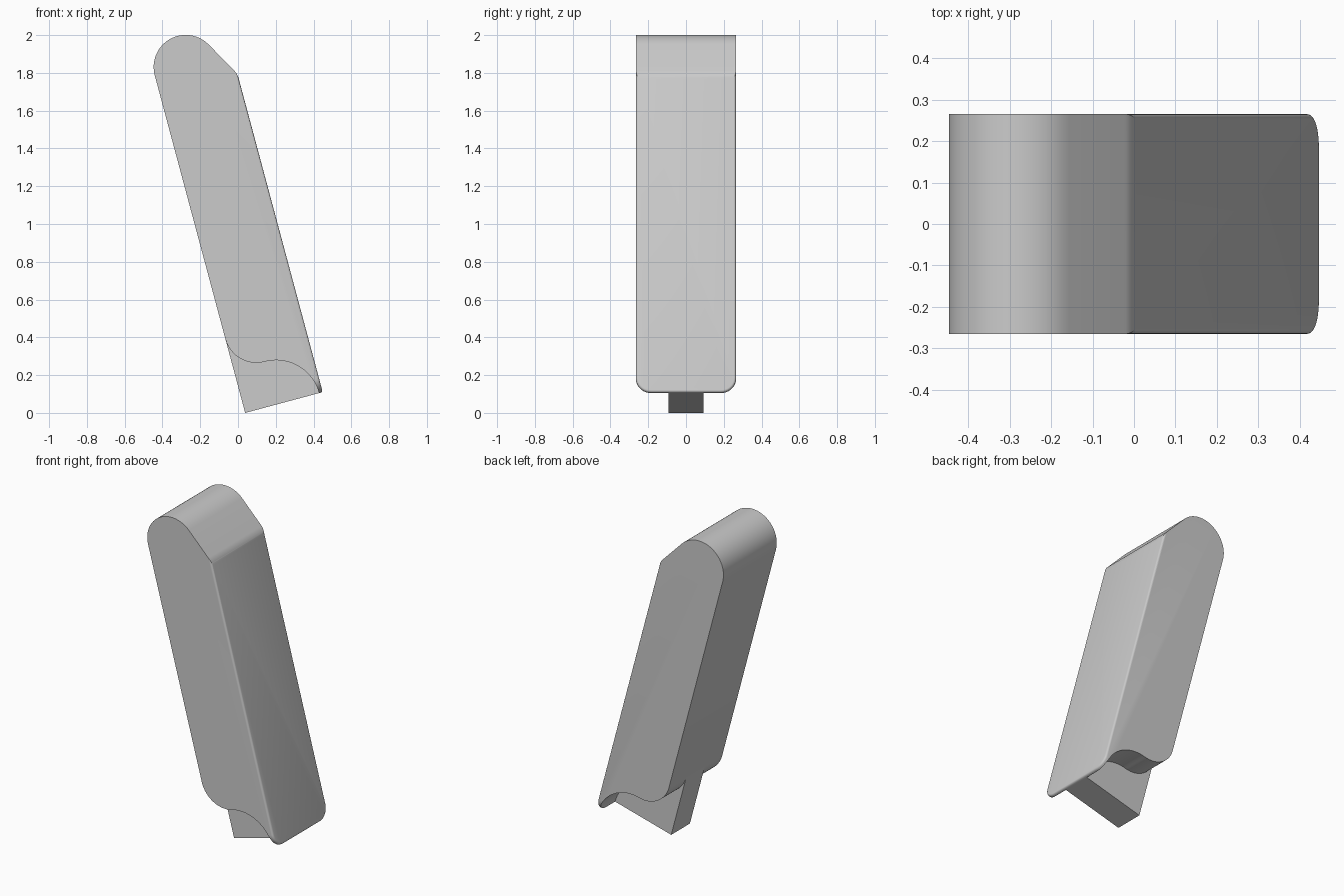
import bpy, bmesh
from math import radians, sin, cos
from mathutils import Matrix, Vector

cube = bpy.data.objects.get("Cube")
if cube:
    bpy.data.objects.remove(cube, do_unlink=True)

WIDTH = 0.425       # across the tilted body
HALF_DEPTH = 0.265
LEAN = Matrix.Translation((0.038, 0, 0)) @ Matrix.Rotation(radians(-15), 4, 'Y')

grey = bpy.data.materials.new("plain grey")
grey.use_nodes = True
grey.diffuse_color = (0.6, 0.6, 0.6, 1)
grey.node_tree.nodes["Principled BSDF"].inputs["Base Color"].default_value = grey.diffuse_color


def arc(u, w, radius, start, end, steps=24):
    angles = [radians(start + (end - start) * i / steps) for i in range(steps + 1)]
    return [(u + radius * cos(a), w + radius * sin(a)) for a in angles]


def prism(name, profile, half_depth):
    """Extrude a profile in the x-z plane evenly to both sides of y = 0."""
    bm = bmesh.new()
    face = bm.faces.new([bm.verts.new((u, -half_depth, w)) for u, w in profile])
    side = bmesh.ops.extrude_face_region(bm, geom=[face])["geom"]
    bmesh.ops.translate(bm, vec=(0, 2 * half_depth, 0),
                        verts=[v for v in side if isinstance(v, bmesh.types.BMVert)])
    bmesh.ops.recalc_face_normals(bm, faces=bm.faces)
    return finish(bm, name)


def finish(bm, name):
    mesh = bpy.data.meshes.new(name)
    bm.to_mesh(mesh)
    bm.free()
    mesh.materials.append(grey)
    obj = bpy.data.objects.new(name, mesh)
    bpy.context.collection.objects.link(obj)
    return obj


# Body profile: round top, sloping shoulder, S-shaped underside; overshoots on the right
top = arc(0.17, 1.85, 0.17, 180, 30)
shoulder = arc(WIDTH - 0.1, 1.718, 0.1, 30, 0, 10)
overshoot = [(0.5, 1.6), (0.5, -0.05), (0.405, -0.05)]
hollow = arc(0.17, 0, 0.235, 0, 90)
bulge = arc(0.17, 0.405, 0.17, 270, 180)
body = prism("body", top + shoulder + overshoot + hollow + bulge[1:], 0.3)

# Envelope with rounded lower corners and a softened right face
bm = bmesh.new()
bmesh.ops.create_cube(bm, size=1)
bmesh.ops.scale(bm, vec=(WIDTH + 0.1, 2 * HALF_DEPTH, 2.2), verts=bm.verts)
bmesh.ops.translate(bm, vec=((WIDTH - 0.1) / 2, 0, 1.1), verts=bm.verts)
corners = [e for e in bm.edges if all(v.co.z < 0.01 for v in e.verts)
           and abs(e.verts[0].co.y - e.verts[1].co.y) < 0.01]
bmesh.ops.bevel(bm, geom=corners, offset=0.08, segments=10, profile=0.5, affect='EDGES')
rim = [e for e in bm.edges if sum(f.normal.x > 0.9 for f in e.link_faces) == 1]
bmesh.ops.bevel(bm, geom=rim, offset=0.012, segments=4, profile=0.5, affect='EDGES')
bmesh.ops.recalc_face_normals(bm, faces=bm.faces)
envelope = finish(bm, "envelope")

trim = body.modifiers.new("trim", 'BOOLEAN')
trim.operation = 'INTERSECT'
trim.solver = 'EXACT'
trim.object = envelope
evaluated = body.evaluated_get(bpy.context.evaluated_depsgraph_get())
trimmed = bpy.data.meshes.new_from_object(evaluated)
body.modifiers.clear()
body.data = trimmed
bpy.data.objects.remove(envelope, do_unlink=True)

# Narrow tab under the body
tab = prism("bottom_tab", [(0, 0), (0.41, 0), (0.41, 0.2), (0.3, 0.405), (0, 0.405)], 0.093)

# Lean both parts and shade them
bpy.ops.object.select_all(action='DESELECT')
for obj in (body, tab):
    obj.data.transform(LEAN)
    obj.select_set(True)
bpy.context.view_layer.objects.active = body
bpy.ops.object.shade_smooth_by_angle(angle=radians(30))
